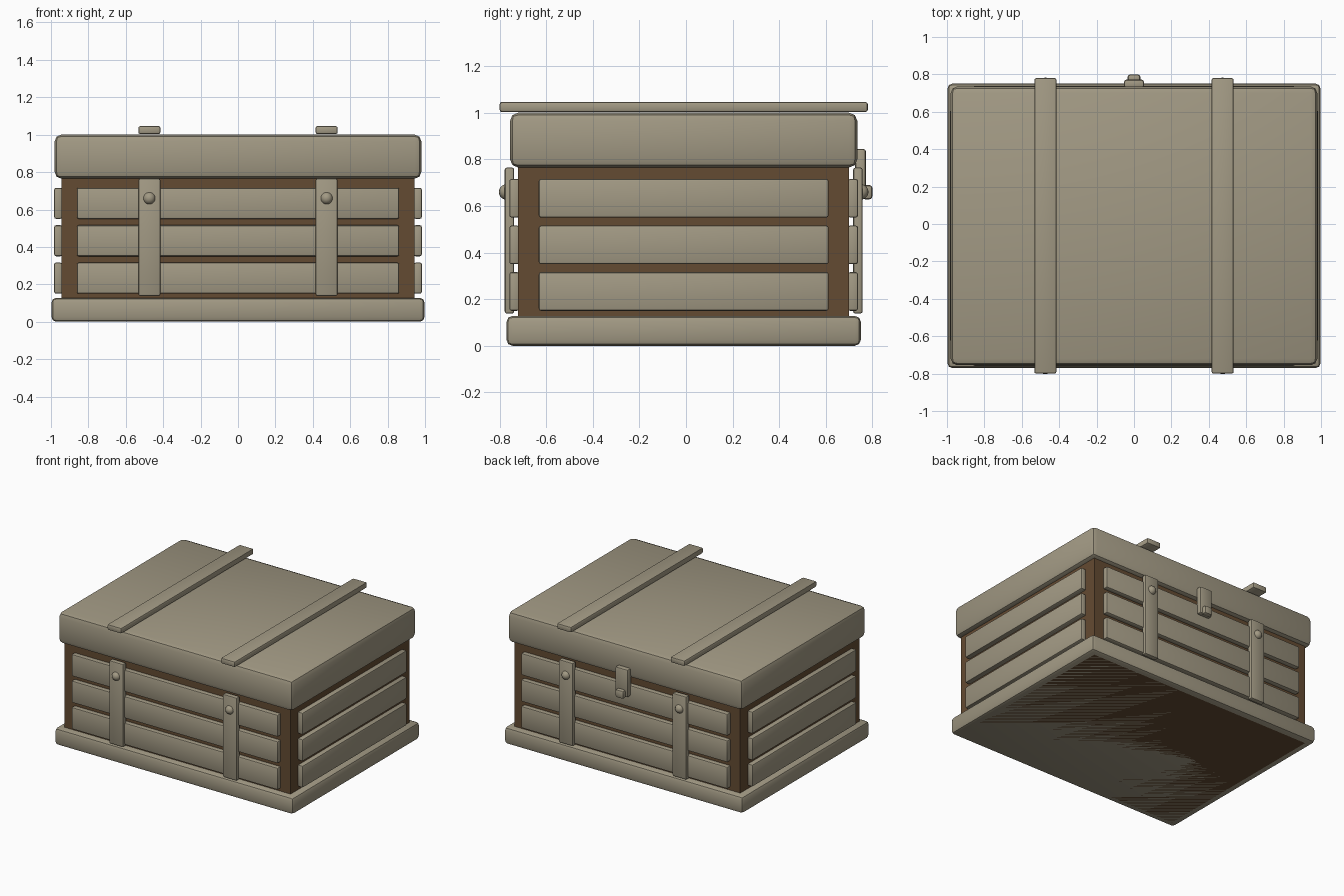
import bpy, math

if "Cube" in bpy.data.objects:
    bpy.data.objects.remove(bpy.data.objects["Cube"])

OY = -0.01  # whole chest sits slightly forward of the latch


def mat(name, col):
    m = bpy.data.materials.new(name)
    m.diffuse_color = (*col, 1)
    m.use_nodes = True
    m.node_tree.nodes["Principled BSDF"].inputs["Base Color"].default_value = m.diffuse_color
    return m


PALE = mat("weathered_wood", (0.36, 0.32, 0.23))
BROWN = mat("dark_brown_wood", (0.127, 0.07, 0.032))


def finish(o, name, m):
    o.name = name
    o.data.materials.append(m)
    bpy.ops.object.shade_smooth_by_angle(angle=math.radians(30))
    return o


def box(name, x, y, z, m, bevel=0.0, seg=2):
    """Bevelled box from (min, max) ranges on each axis."""
    bpy.ops.mesh.primitive_cube_add(size=1)
    o = bpy.context.object
    o.scale = [r[1] - r[0] for r in (x, y, z)]
    o.location = [(r[0] + r[1]) / 2 for r in (x, y, z)]
    o.location.y += OY
    bpy.ops.object.transform_apply(location=False, rotation=False, scale=True)
    if bevel:
        b = o.modifiers.new("bevel", "BEVEL")
        b.width, b.segments = bevel, seg
        bpy.ops.object.modifier_apply(modifier="bevel")
    return finish(o, name, m)


def span(s, a, b):
    return (a, b) if s > 0 else (-b, -a)


# Body, base and lid
box("body", (-0.943, 0.943), (-0.71, 0.71), (0, 0.78), BROWN)
box("base", (-0.997, 0.997), (-0.76, 0.76), (0, 0.128), PALE, 0.025)
box("lid", (-0.98, 0.98), (-0.745, 0.745), (0.765, 1.0), PALE, 0.035)

# Three slats on every side
for i in range(3):
    z = (0.15 + 0.2 * i, 0.316 + 0.2 * i)
    for s in (-1, 1):
        box("long_slat", (-0.862, 0.862), span(s, 0.705, 0.748), z, PALE, 0.01)
        box("end_slat", span(s, 0.94, 0.983), (-0.622, 0.622), z, PALE, 0.01)

# Straps over the lid, straps down front and back, round rivets
for sx in (-1, 1):
    x = (sx * 0.474 - 0.059, sx * 0.474 + 0.059)
    box("lid_strap", x, (-0.79, 0.79), (1.003, 1.046), PALE, 0.01)
    for s in (-1, 1):
        box("side_strap", x, span(s, 0.727, 0.768), (0.138, 0.765), PALE, 0.01)
        bpy.ops.mesh.primitive_uv_sphere_add(
            segments=16, ring_count=10, radius=0.033,
            location=(sx * 0.474, s * 0.76 + OY, 0.66))
        finish(bpy.context.object, "rivet", PALE)

# Latch on the back
box("latch_plate", (-0.053, 0.053), (0.735, 0.782), (0.635, 0.845), PALE, 0.012)
box("latch_knob", (-0.034, 0.034), (0.765, 0.81), (0.628, 0.69), PALE, 0.014)
